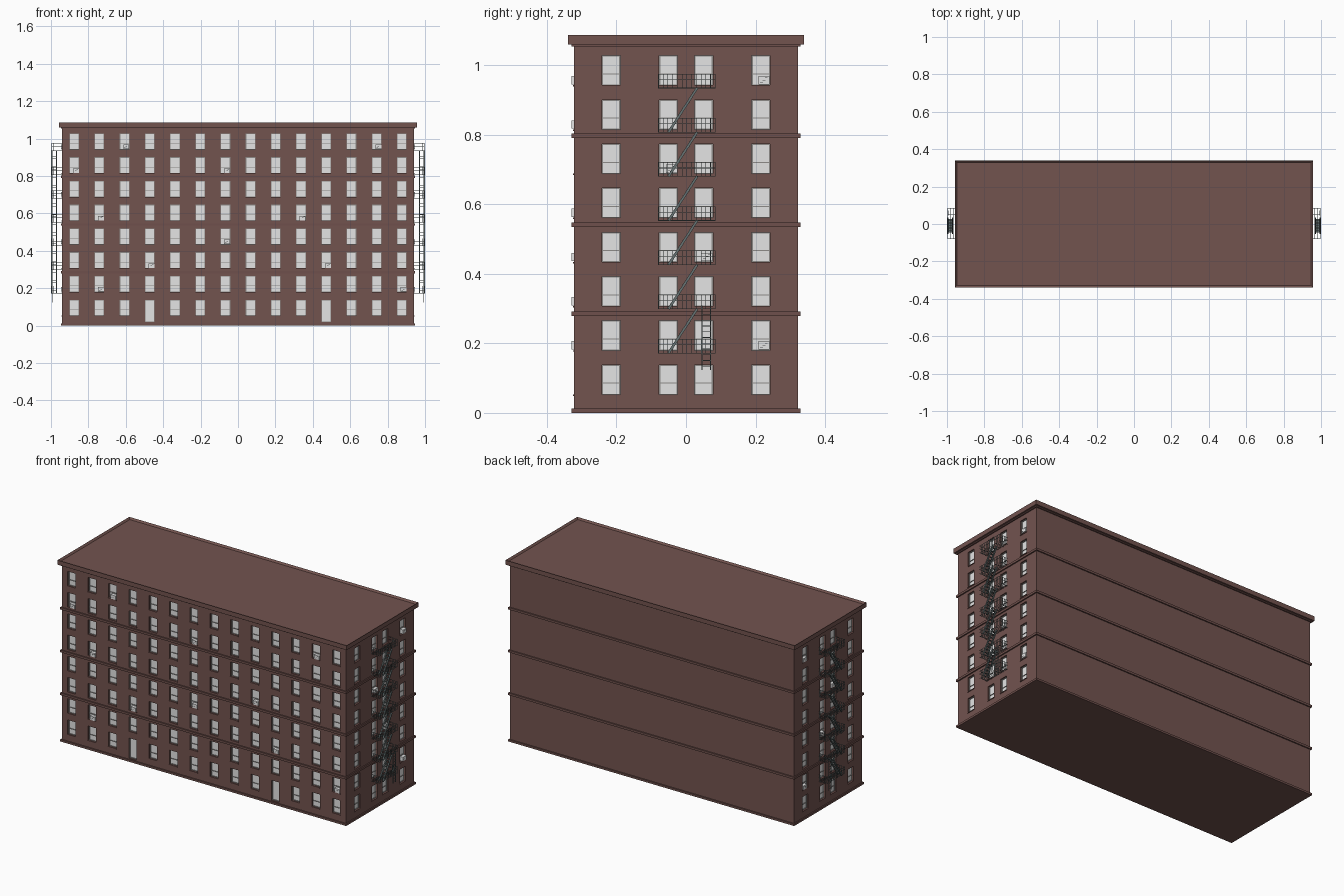
import bpy, bmesh
from mathutils import Matrix, Vector

if "Cube" in bpy.data.objects:
    bpy.data.objects.remove(bpy.data.objects["Cube"])


def material(name, rgb):
    m = bpy.data.materials.new(name)
    m.use_nodes = True
    m.diffuse_color = (*rgb, 1)
    m.node_tree.nodes["Principled BSDF"].inputs["Base Color"].default_value = (*rgb, 1)
    return m


BRICK = material("brown brick", (0.17, 0.087, 0.078))
TRIM = material("brown trim", (0.158, 0.08, 0.072))
GLASS = material("pale glass", (0.78, 0.78, 0.78))
FRAME = material("grey frame", (0.27, 0.26, 0.25))
IRON = material("slate iron", (0.135, 0.17, 0.17))
DARK = material("dark grille", (0.08, 0.08, 0.08))

# Main dimensions
HX, HY, TOP = 0.94, 0.322, 1.06
FLOOR, FIRST, FLOORS = 0.127, 0.095, 8
WIN_W, WIN_H, RECESS = 0.052, 0.086, 0.012
FRONT_COLS = [-0.876 + i * 1.752 / 13 for i in range(14)]
SIDE_COLS = [-0.215, -0.051, 0.051, 0.215]
DOOR_COLS, DOOR_BOTTOM = (3, 10), 0.018
ROWS = [FIRST + i * FLOOR for i in range(FLOORS)]


def finish(name, bm, *mats):
    me = bpy.data.meshes.new(name)
    bm.to_mesh(me)
    bm.free()
    for m in mats:
        me.materials.append(m)
    ob = bpy.data.objects.new(name, me)
    bpy.context.collection.objects.link(ob)


def box(bm, a, b):
    a, b = Vector(a), Vector(b)
    size = [abs(v) for v in b - a]
    mat = Matrix.Translation((a + b) / 2) @ Matrix.Diagonal((*size, 1))
    bmesh.ops.create_cube(bm, size=1, matrix=mat)


def bar(bm, p, q, t):
    p, q = Vector(p), Vector(q)
    d = q - p
    mat = Matrix.Translation((p + q) / 2) @ d.to_track_quat("Z", "Y").to_matrix().to_4x4()
    bmesh.ops.create_cube(bm, size=1, matrix=mat @ Matrix.Diagonal((t, t, d.length, 1)))


def front(u, d, z):
    return (u, -HY - d, z)


def left(u, d, z):
    return (HX + d, u, z)


def right(u, d, z):
    return (-HX - d, u, z)


# Openings as (facade, column centre, bottom, top)
openings = []
for r, z in enumerate(ROWS):
    for c, u in enumerate(FRONT_COLS):
        is_door = r == 0 and c in DOOR_COLS
        openings.append((front, u, DOOR_BOTTOM if is_door else z - WIN_H / 2, z + WIN_H / 2))
    for side in (left, right):
        openings += [(side, u, z - WIN_H / 2, z + WIN_H / 2) for u in SIDE_COLS]

# Brick block, sliced on the opening edges, with recessed openings
bm = bmesh.new()
box(bm, (-HX, -HY, 0.004), (HX, HY, TOP))


def slice_at(axis, values):
    for v in values:
        co, no = Vector(), Vector()
        co[axis], no[axis] = v, 1
        bmesh.ops.bisect_plane(bm, geom=bm.verts[:] + bm.edges[:] + bm.faces[:], plane_co=co, plane_no=no)


for axis, centres, size in ((0, FRONT_COLS, WIN_W), (1, SIDE_COLS, WIN_W), (2, ROWS, WIN_H)):
    slice_at(axis, [c + s * size / 2 for c in centres for s in (-1, 1)])
slice_at(2, [DOOR_BOTTOM])
bm.normal_update()
panes = []
for f in bm.faces:
    c = f.calc_center_median()
    if f.normal.y < -0.9:
        side, u = front, c.x
    elif abs(f.normal.x) > 0.9:
        side, u = (left if c.x > 0 else right), c.y
    else:
        continue
    if any(o[0] is side and abs(u - o[1]) < WIN_W / 2 and o[2] < c.z < o[3] for o in openings):
        panes.append(f)
bmesh.ops.inset_region(bm, faces=panes, thickness=0, depth=-RECESS, use_boundary=True)
for f in panes:
    f.material_index = 1
finish("brick_walls", bm, BRICK, GLASS)

# Sash frames and sills
frames, sills = bmesh.new(), bmesh.new()
for side, u, lo, hi in openings:
    h, t = WIN_W / 2, 0.003
    back, face = -RECESS, -RECESS + 0.004
    for s in (-1, 1):
        box(frames, side(u + s * h, back, lo), side(u + s * (h - t), face, hi))
    for z0 in (lo, hi - t):
        box(frames, side(u - h, back, z0), side(u + h, face, z0 + t))
    if lo > DOOR_BOTTOM:
        rail = lo + 0.37 * (hi - lo)
        box(frames, side(u - h, back, rail), side(u + h, face, rail + t))
        box(sills, side(u - h - 0.001, -RECESS, lo - 0.003), side(u + h + 0.001, 0.003, lo + 0.001))
finish("window_frames", frames, FRAME)
finish("window_sills", sills, TRIM)

# Window air conditioners, as (column, row)
coolers, grilles = bmesh.new(), bmesh.new()
front_units = [(2, 7), (12, 7), (0, 6), (6, 6), (1, 4), (9, 4), (6, 3), (3, 2), (10, 2), (1, 1), (13, 1)]
side_units = [(3, 7), (1, 5), (2, 3), (3, 1)]
units = [(front, FRONT_COLS[c], r) for c, r in front_units]
units += [(s, SIDE_COLS[c], r) for s in (left, right) for c, r in side_units]
for side, u, r in units:
    lo, mid, h = ROWS[r] - WIN_H / 2 + 0.003, u + 0.009, 0.016
    box(coolers, side(mid - h, -RECESS, lo), side(mid + h, 0.007, lo + 0.024))
    for k in range(3):
        z, x = lo + 0.006 + k * 0.006, mid + (k - 1) * 0.007
        box(grilles, side(x - 0.004, 0.006, z), side(x + 0.004, 0.0075, z + 0.0015))
finish("air_conditioners", coolers, GLASS)
finish("air_conditioner_grilles", grilles, DARK)


# Plinth, belt courses and cornice
def band(name, z0, z1, out):
    b = bmesh.new()
    box(b, (-HX - out, -HY - out, z0), (HX + out, HY + out, z1))
    finish(name, b, TRIM)


band("plinth", 0, 0.012, 0.007)
for i, z in enumerate((0.284, 0.54, 0.796)):
    band(f"belt_course_{i + 1}", z - 0.006, z + 0.007, 0.007)
band("cornice_step", 1.053, 1.06, 0.007)

roof = bmesh.new()
box(roof, (-HX - 0.017, -HY - 0.017, 1.059), (HX + 0.017, HY + 0.017, 1.086))
roof.normal_update()
deck = [f for f in roof.faces if f.normal.z > 0.9]
bmesh.ops.inset_region(roof, faces=deck, thickness=0.014, depth=-0.01)
finish("cornice_and_roof", roof, BRICK)


# Fire escapes on both ends
def fire_escape(name, s):
    b = bmesh.new()
    wall, outer, mid, far = s * HX, s * 0.996, s * 0.97, s * 0.9955
    y0, y1, t, rail_h = -0.079, 0.084, 0.0016, 0.04
    decks = [z - 0.05 for z in ROWS[1:]]
    for i, z in enumerate(decks):
        # grating platform
        for k in range(6):
            x = wall + (outer - wall) * (k + 0.5) / 6
            bar(b, (x, y0, z), (x, y1, z), t)
        for y in (y0, -0.045, 0.05, y1):
            bar(b, (wall, y, z), (outer, y, z), t)
        # railing round the three open sides
        for h in (rail_h * 0.6, rail_h):
            bar(b, (outer, y0, z + h), (outer, y1, z + h), t)
            for y in (y0, y1):
                bar(b, (wall, y, z + h), (outer, y, z + h), t)
        for k in range(13):
            y = y0 + (y1 - y0) * k / 12
            bar(b, (outer, y, z), (outer, y, z + rail_h), t)
        for k in range(5):
            x = wall + (outer - wall) * k / 5
            for y in (y0, y1):
                bar(b, (x, y, z), (x, y, z + rail_h), t)
        # stair up to the next platform
        if i + 1 < len(decks):
            foot, head = Vector((0, -0.05, z)), Vector((0, 0.032, decks[i + 1]))
            for x in (mid, far):
                off = Vector((x, 0, 0))
                bar(b, foot + off, head + off, 0.007)
            for k in range(1, 9):
                p = foot.lerp(head, k / 9)
                box(b, (mid, p.y - 0.005, p.z - 0.0007), (far, p.y + 0.005, p.z + 0.0007))
    # drop ladder
    x, zb, zt = s * 0.994, 0.124, 0.308
    for y in (0.046, 0.07):
        bar(b, (x, y, zb), (x, y, zt), 0.003)
    for k in range(11):
        z = zb + 0.01 + k * 0.0165
        bar(b, (x, 0.046, z), (x, 0.07, z), 0.002)
    finish(name, b, IRON)


fire_escape("left_fire_escape", 1)
fire_escape("right_fire_escape", -1)
